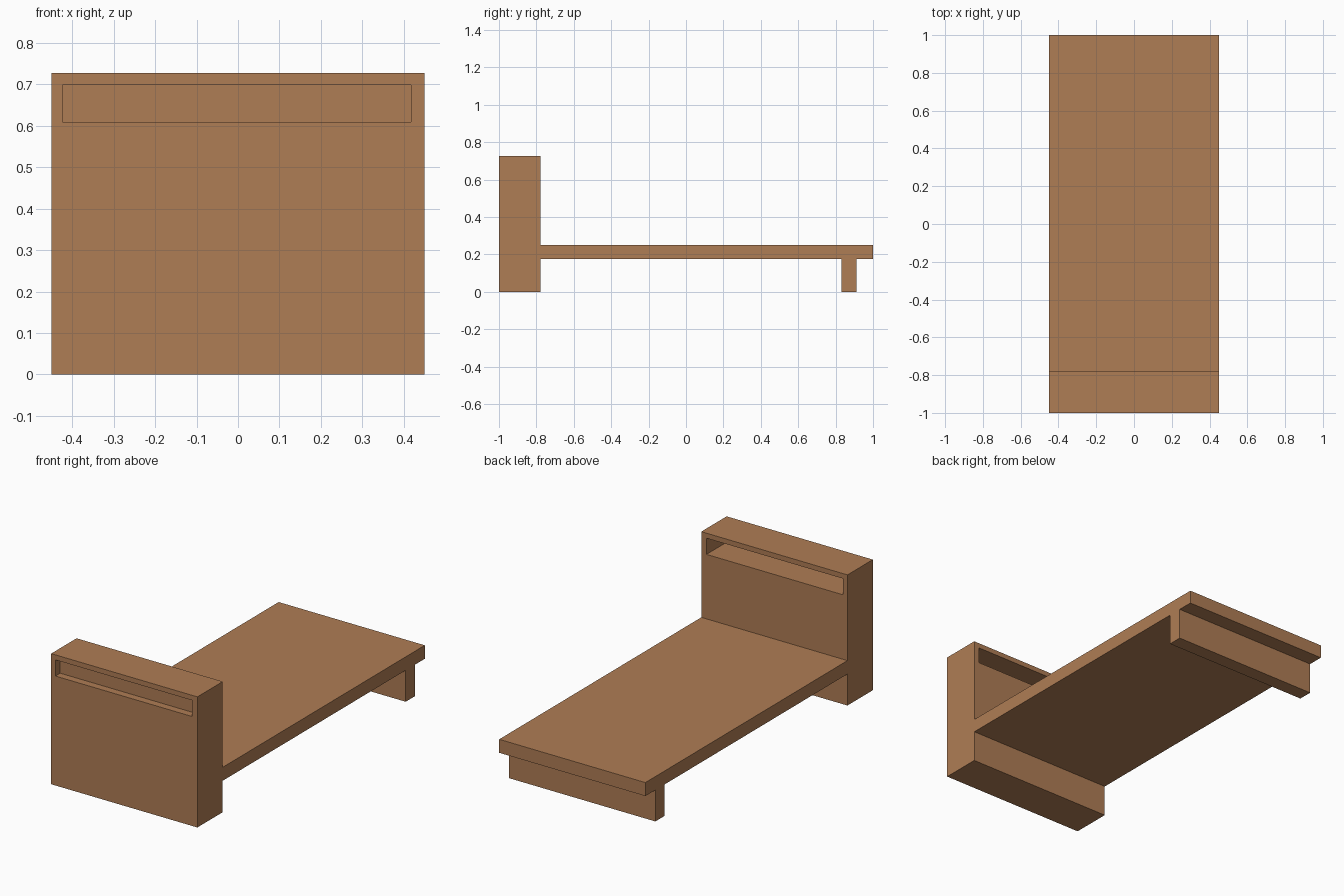
import bpy, bmesh

if "Cube" in bpy.data.objects:
    bpy.data.objects.remove(bpy.data.objects["Cube"])

wood = bpy.data.materials.new("warm_wood")
wood.diffuse_color = (0.43, 0.205, 0.09, 1)
wood.use_nodes = True
wood.node_tree.nodes["Principled BSDF"].inputs["Base Color"].default_value = wood.diffuse_color


def extrude_profile(name, profile, x0, x1):
    """Solid made by sweeping a (y, z) outline along x."""
    bm = bmesh.new()
    face = bm.faces.new([bm.verts.new((x0, y, z)) for y, z in profile])
    ext = bmesh.ops.extrude_face_region(bm, geom=[face])
    moved = [v for v in ext["geom"] if isinstance(v, bmesh.types.BMVert)]
    bmesh.ops.translate(bm, verts=moved, vec=(x1 - x0, 0, 0))
    bmesh.ops.recalc_face_normals(bm, faces=bm.faces)
    mesh = bpy.data.meshes.new(name)
    bm.to_mesh(mesh)
    bm.free()
    mesh.materials.append(wood)
    obj = bpy.data.objects.new(name, mesh)
    bpy.context.collection.objects.link(obj)
    return obj


# Bed frame: headboard, platform and foot support share one side outline
bed = extrude_profile("bed_frame", [
    (-1, 0), (-0.777, 0), (-0.777, 0.175), (0.832, 0.175), (0.832, 0),
    (0.912, 0), (0.912, 0.175), (1, 0.175), (1, 0.25), (-0.777, 0.25),
    (-0.777, 0.727), (-1, 0.727)], -0.45, 0.45)

# Headboard shelf: shallow recess in front, deep one facing the bed, thin panel between
for name, y0, y1 in (("front_recess_cutter", -1.05, -0.958),
                     ("shelf_cutter", -0.938, -0.70)):
    cutter = extrude_profile(
        name, [(y0, 0.609), (y1, 0.609), (y1, 0.699), (y0, 0.699)], -0.424, 0.418)
    cutter.hide_render = True
    cutter.hide_viewport = True
    cut = bed.modifiers.new(name, 'BOOLEAN')
    cut.operation = 'DIFFERENCE'
    cut.solver = 'EXACT'
    cut.object = cutter
